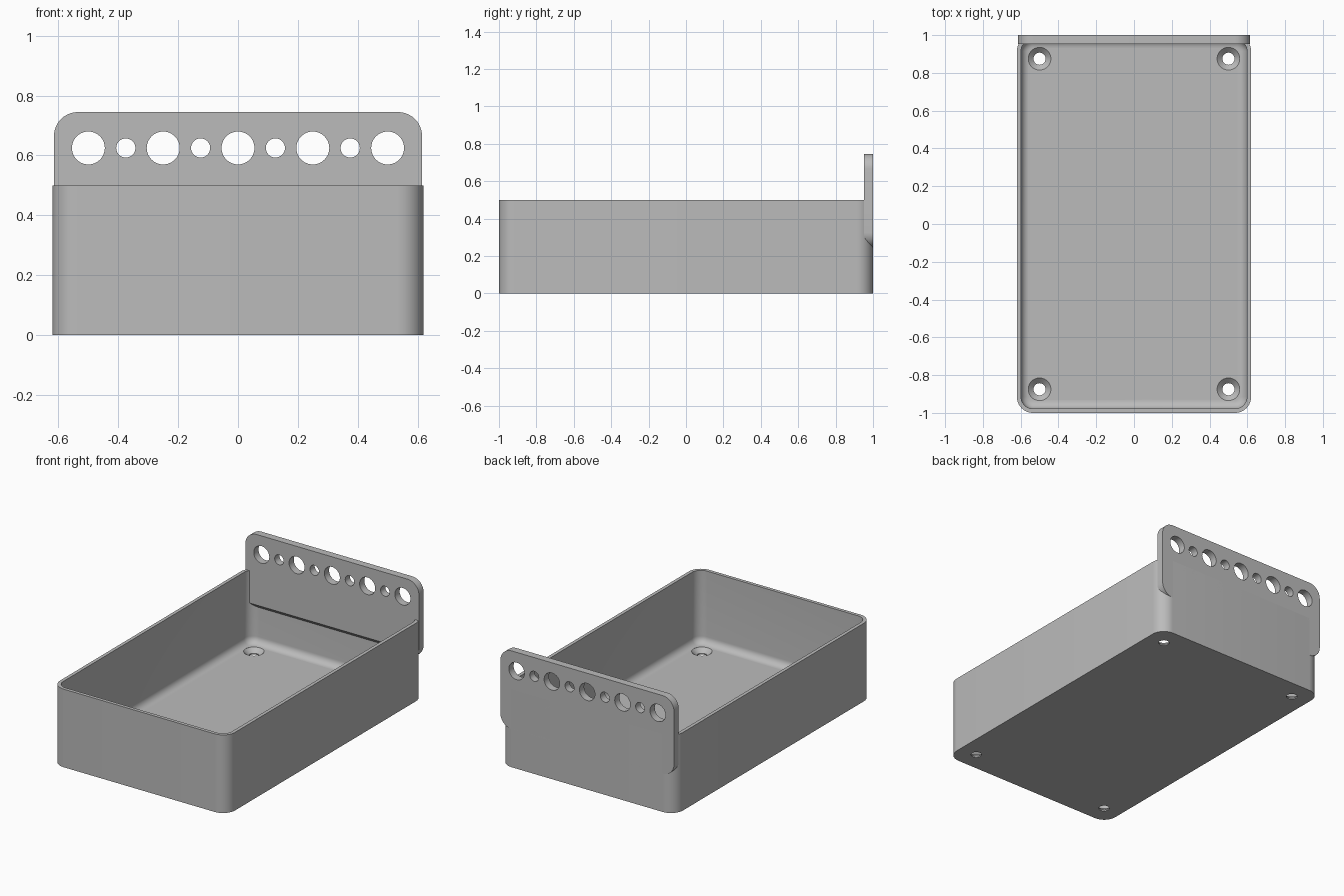
import bpy, bmesh, math

old = bpy.data.objects.get("Cube")
if old:
    bpy.data.objects.remove(old, do_unlink=True)

WIDTH, LENGTH, HEIGHT = 1.24, 2.0, 0.5
WALL, FLOOR, FILLET = 0.022, 0.035, 0.045
CORNER = 0.085

grey = bpy.data.materials.new("plain grey")
grey.use_nodes = True
colour = (0.5, 0.5, 0.5, 1)
grey.diffuse_color = colour
grey.node_tree.nodes["Principled BSDF"].inputs["Base Color"].default_value = colour


def rounded_rect(w, h, r, steps=10):
    """Counter-clockwise outline of a rounded rectangle."""
    pts = []
    for q, (sx, sy) in enumerate([(1, 1), (-1, 1), (-1, -1), (1, -1)]):
        for i in range(steps + 1):
            a = math.pi / 2 * (q + i / steps)
            pts.append((sx * (w / 2 - r) + r * math.cos(a),
                        sy * (h / 2 - r) + r * math.sin(a)))
    return pts


def loft(name, rings):
    """Skin equal-sized rings of points and cap both ends."""
    bm = bmesh.new()
    loops = [[bm.verts.new(p) for p in ring] for ring in rings]
    n = len(loops[0])
    for a, b in zip(loops, loops[1:]):
        for i in range(n):
            j = (i + 1) % n
            bm.faces.new((a[i], a[j], b[j], b[i]))
    bm.faces.new(loops[0][::-1])
    bm.faces.new(loops[-1])
    bmesh.ops.recalc_face_normals(bm, faces=bm.faces)
    me = bpy.data.meshes.new(name)
    bm.to_mesh(me)
    bm.free()
    me.materials.append(grey)
    ob = bpy.data.objects.new(name, me)
    bpy.context.collection.objects.link(ob)
    return ob


def circle(r, cx, cy, n=40):
    return [(cx + r * math.cos(2 * math.pi * i / n),
             cy + r * math.sin(2 * math.pi * i / n)) for i in range(n)]


def activate(ob):
    bpy.ops.object.select_all(action='DESELECT')
    ob.select_set(True)
    bpy.context.view_layer.objects.active = ob


def cut(ob, cutter):
    """Subtract a cutter, then discard it."""
    activate(ob)
    mod = ob.modifiers.new("cut", 'BOOLEAN')
    mod.operation, mod.solver, mod.object = 'DIFFERENCE', 'EXACT', cutter
    bpy.ops.object.modifier_apply(modifier=mod.name)
    bpy.data.objects.remove(cutter, do_unlink=True)


def smooth(ob):
    activate(ob)
    bpy.ops.object.shade_smooth_by_angle(angle=math.radians(30))


# Open tray: outer wall, rim, inner wall, filleted floor
def tray_ring(inset, z):
    outline = rounded_rect(WIDTH - 2 * inset, LENGTH - 2 * inset, CORNER - inset)
    return [(x, y, z) for x, y in outline]


rings = [tray_ring(0, 0), tray_ring(0, HEIGHT), tray_ring(WALL, HEIGHT)]
for k in range(9):
    a = math.pi / 2 * k / 8
    rings.append(tray_ring(WALL + FILLET * (1 - math.cos(a)),
                           FLOOR + FILLET * (1 - math.sin(a))))
tray = loft("tray", rings)

# Countersunk screw holes in the floor corners
for sx in (-1, 1):
    for sy in (-1, 1):
        profile = [(0.032, -0.02), (0.032, 0.008), (0.06, FLOOR), (0.06, 0.07)]
        cut(tray, loft("screw_cutter", [
            [(x, y, z) for x, y in circle(r, sx * 0.5, sy * 0.875)]
            for r, z in profile]))
smooth(tray)

# Upright hanging plate at the back, its lower edge sloping inward and up
plate_outline = rounded_rect(1.23, 0.5, 0.08)
plate = loft("hanging_plate", [[(x, y, z + 0.495) for x, z in plate_outline]
                               for y in (0.952, 1.0)])
slope = [(0.9, 0.2), (1.1, 0.145), (0.9, 0.345)]
cut(plate, loft("slope_cutter", [[(x, y, z) for y, z in slope] for x in (-1, 1)]))

# Row of alternating large and small holes
for i in range(-4, 5):
    radius = 0.032 if i % 2 else 0.055
    cut(plate, loft("hole_cutter", [
        [(x, y, z) for x, z in circle(radius, i * 0.125, 0.625)]
        for y in (0.9, 1.1)]))
smooth(plate)
